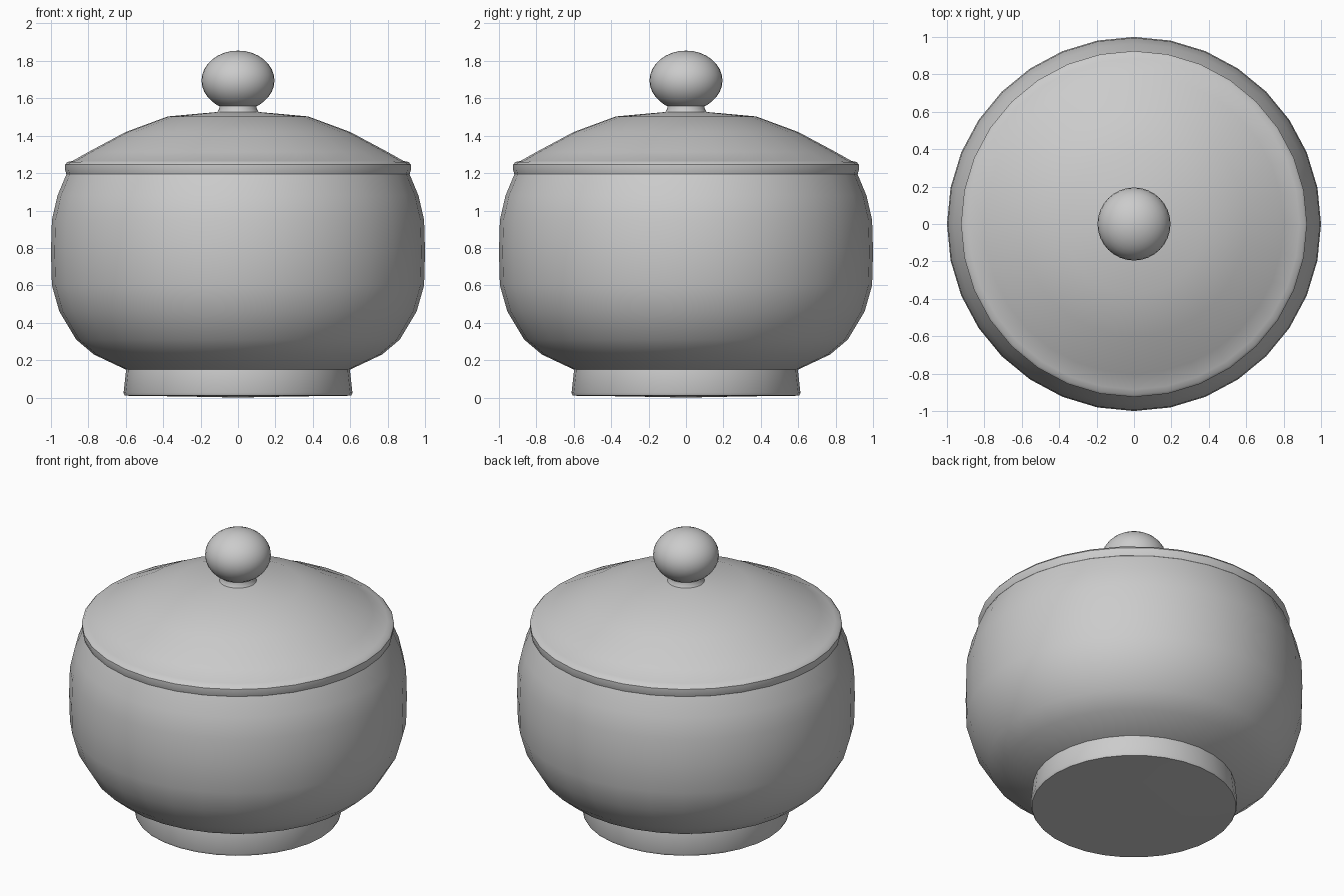
import bpy, bmesh
from math import cos, sin, pi, radians

if "Cube" in bpy.data.objects:
    bpy.data.objects.remove(bpy.data.objects["Cube"])


def lathe(name, profile, segments=32):
    """Revolve (radius, height) points around z; radius 0 makes a pole."""
    bm = bmesh.new()
    rings = []
    for r, z in profile:
        if r == 0:
            rings.append([bm.verts.new((0, 0, z))] * segments)
        else:
            rings.append([bm.verts.new((r * cos(2 * pi * i / segments),
                                        r * sin(2 * pi * i / segments), z))
                          for i in range(segments)])
    for low, high in zip(rings, rings[1:]):
        for i in range(segments):
            j = (i + 1) % segments
            corners = list(dict.fromkeys((low[i], low[j], high[j], high[i])))
            bm.faces.new(corners)
    bmesh.ops.recalc_face_normals(bm, faces=bm.faces)
    mesh = bpy.data.meshes.new(name)
    bm.to_mesh(mesh)
    bm.free()
    obj = bpy.data.objects.new(name, mesh)
    bpy.context.collection.objects.link(obj)
    bpy.ops.object.select_all(action='DESELECT')
    obj.select_set(True)
    bpy.context.view_layer.objects.active = obj
    bpy.ops.object.shade_smooth_by_angle(angle=radians(40))
    return obj


# Rounded bowl, closed under the lid
lathe("bowl", [(0, 0.06), (0.35, 0.085), (0.59, 0.145), (0.77, 0.23),
               (0.865, 0.31), (0.955, 0.46), (0.995, 0.6), (1.0, 0.78),
               (0.995, 0.95), (0.965, 1.08), (0.915, 1.2), (0, 1.2)])

# Short foot
lathe("foot", [(0, 0.0), (0.3, 0.006), (0.605, 0.01), (0.612, 0.025),
               (0.598, 0.15), (0.56, 0.17)])

# Lid with rolled rim, low dome and neck
lathe("lid", [(0, 1.187), (0.905, 1.187), (0.918, 1.195), (0.925, 1.22),
              (0.925, 1.245), (0.912, 1.26), (0.885, 1.265), (0.8, 1.313),
              (0.6, 1.42), (0.375, 1.503), (0.11, 1.527),
              (0.1, 1.545), (0.1, 1.6), (0, 1.6)])

# Flattened ball knob
n = 16
knob = [(0.195 * sin(pi * k / n) if 0 < k < n else 0,
         1.695 - 0.16 * cos(pi * k / n)) for k in range(n + 1)]
lathe("knob", knob)
